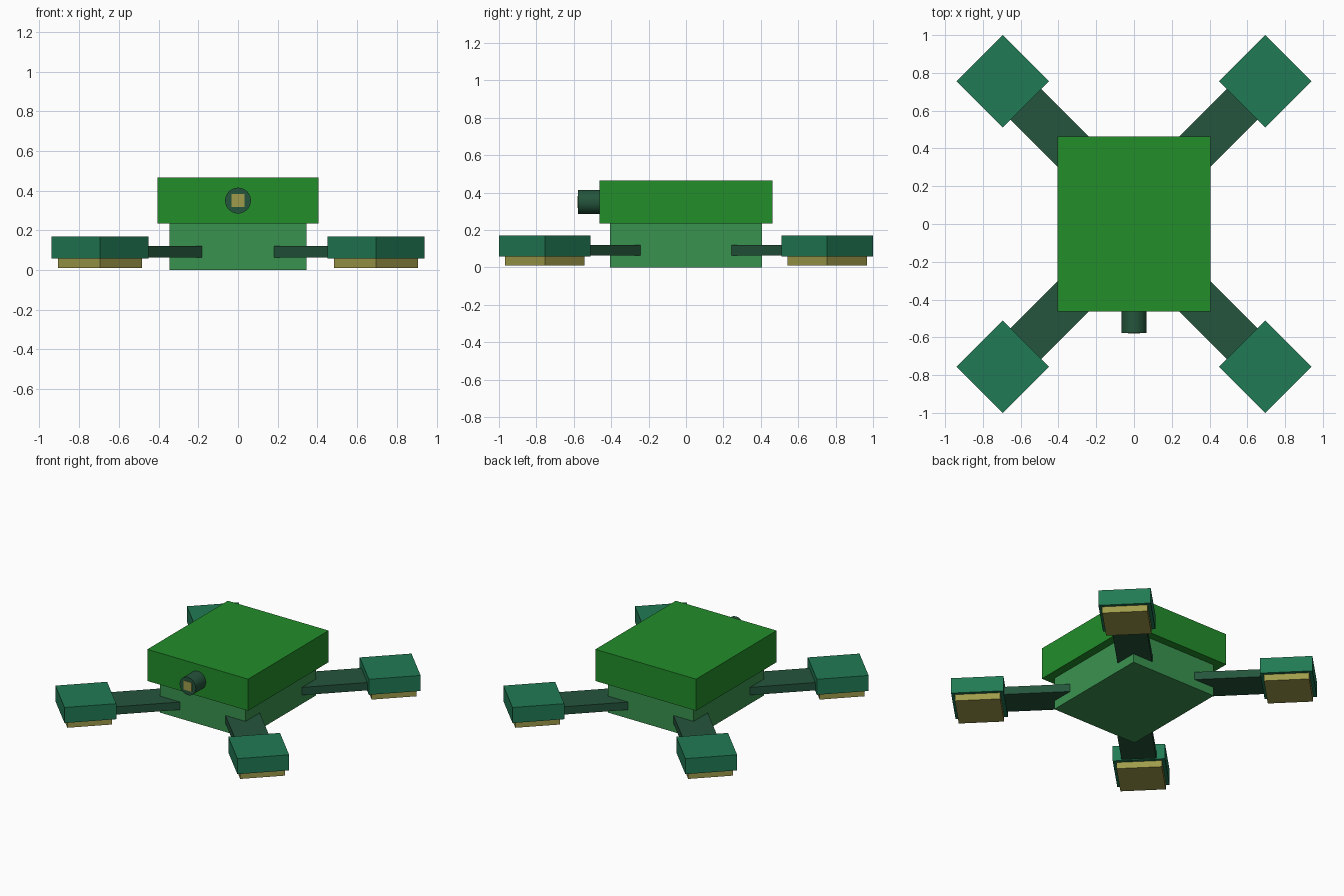
import bpy
from math import radians, atan2, sqrt

if "Cube" in bpy.data.objects:
    bpy.data.objects.remove(bpy.data.objects["Cube"])


def material(name, rgb):
    m = bpy.data.materials.new(name)
    m.diffuse_color = (*rgb, 1)
    m.use_nodes = True
    m.node_tree.nodes["Principled BSDF"].inputs["Base Color"].default_value = m.diffuse_color
    return m


GREEN = material("bright green", (0.016, 0.27, 0.023))
MID = material("mid green", (0.042, 0.29, 0.08))
TEAL = material("teal green", (0.015, 0.195, 0.09))
DARK = material("dark green", (0.018, 0.09, 0.045))
YELLOW = material("dull yellow", (0.35, 0.33, 0.07))


def box(name, size, centre, z0, z1, mat, turn=0):
    """Box with plan size (x, y) at centre (x, y), between two heights."""
    bpy.ops.mesh.primitive_cube_add(size=1, location=(*centre, (z0 + z1) / 2),
                                    rotation=(0, 0, turn))
    ob = bpy.context.object
    ob.name = name
    ob.scale = (*size, z1 - z0)
    bpy.ops.object.transform_apply(location=False, rotation=False, scale=True)
    ob.data.materials.append(mat)
    return ob


# Body: lower hull and wider upper hull
box("lower_body", (0.69, 0.81), (0, 0), 0, 0.235, MID)
box("upper_body", (0.81, 0.924), (0, 0), 0.235, 0.465, GREEN)

# Nozzle on the front with a square lens
bpy.ops.mesh.primitive_cylinder_add(vertices=32, radius=0.065, depth=0.155,
                                    location=(0, -0.5, 0.35),
                                    rotation=(radians(90), 0, 0))
nozzle = bpy.context.object
nozzle.name = "front_nozzle"
nozzle.data.materials.append(DARK)
bpy.ops.object.shade_smooth_by_angle(angle=radians(30))
box("lens", (0.065, 0.03), (0, -0.565), 0.318, 0.383, YELLOW)

# Four diagonal legs, each with a foot pad and a sole
FX, FY = 0.695, 0.755
LEG = 0.66
for sx, side in ((1, "right"), (-1, "left")):
    for sy, end in ((1, "back"), (-1, "front")):
        turn = atan2(sy, sx)
        tag = f"{end}_{side}"
        back = LEG / 2 / sqrt(2)
        box(f"{tag}_leg", (LEG, 0.23), (sx * (FX - back), sy * (FY - back)),
            0.063, 0.12, DARK, turn)
        box(f"{tag}_foot", (0.346, 0.346), (sx * FX, sy * FY),
            0.057, 0.17, TEAL, turn)
        box(f"{tag}_sole", (0.3, 0.3), (sx * FX, sy * FY),
            0.01, 0.06, YELLOW, turn)
